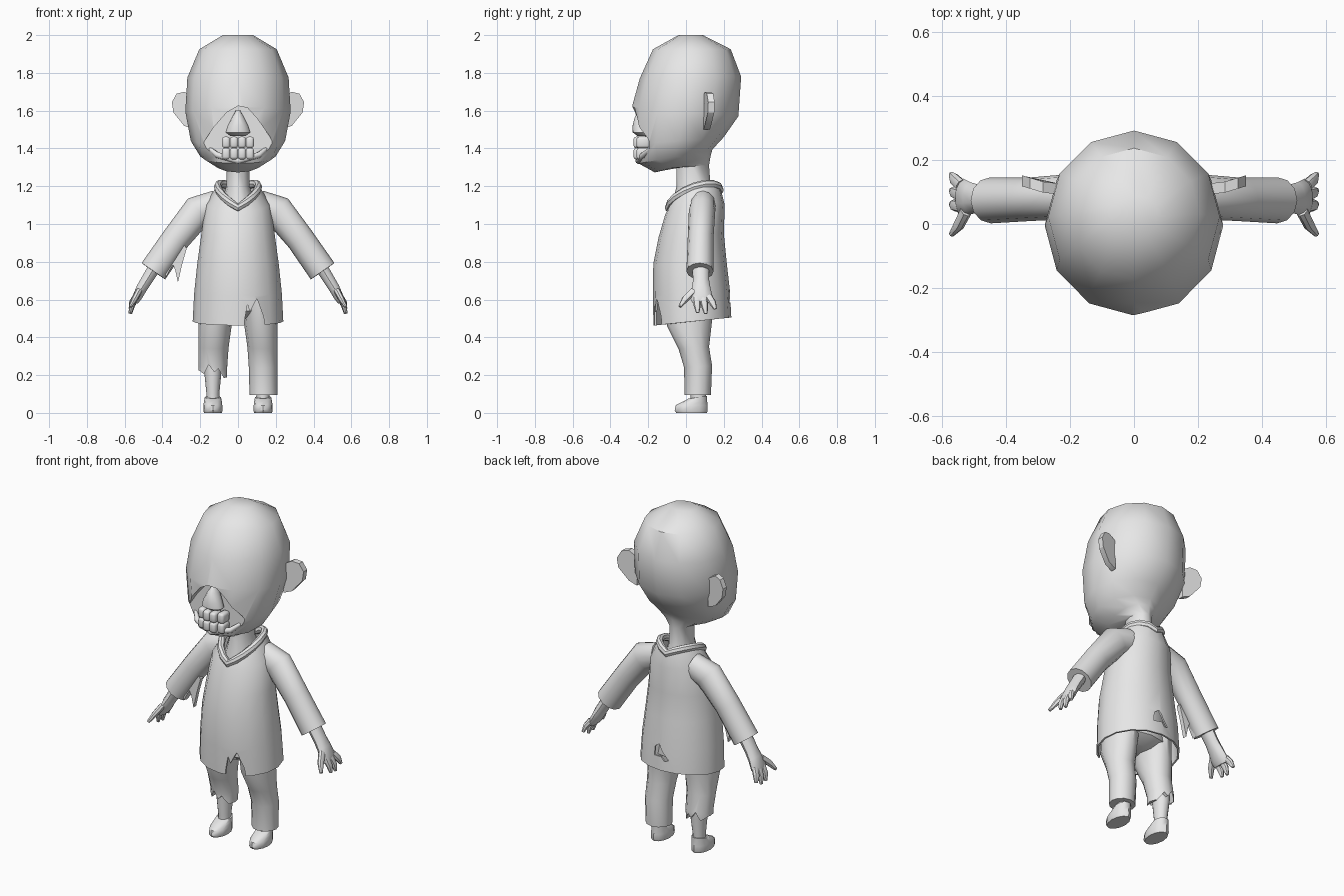
import bpy, bmesh, math
from mathutils import Vector

if "Cube" in bpy.data.objects:
    bpy.data.objects.remove(bpy.data.objects["Cube"])

grey = bpy.data.materials.new("plain_grey")
grey.diffuse_color = (0.8, 0.8, 0.8, 1)
grey.use_nodes = True
grey.node_tree.nodes["Principled BSDF"].inputs["Base Color"].default_value = grey.diffuse_color


def finish(name, bm, angle=40):
    bmesh.ops.recalc_face_normals(bm, faces=bm.faces)
    me = bpy.data.meshes.new(name)
    bm.to_mesh(me)
    bm.free()
    me.materials.append(grey)
    ob = bpy.data.objects.new(name, me)
    bpy.context.collection.objects.link(ob)
    smooth(ob, angle)
    return ob


def select(ob):
    bpy.ops.object.select_all(action='DESELECT')
    ob.select_set(True)
    bpy.context.view_layer.objects.active = ob


def smooth(ob, angle=40):
    select(ob)
    bpy.ops.object.shade_smooth_by_angle(angle=math.radians(angle))


def loft(name, rings, caps=True, closed=False, angle=40):
    bm = bmesh.new()
    vs = [[bm.verts.new(p) for p in r] for r in rings]
    pairs = list(zip(vs, vs[1:])) + ([(vs[-1], vs[0])] if closed else [])
    for a, b in pairs:
        n = len(a)
        for i in range(n):
            j = (i + 1) % n
            bm.faces.new((a[i], a[j], b[j], b[i]))
    if caps and not closed:
        bm.faces.new(vs[0])
        bm.faces.new(vs[-1])
    return finish(name, bm, angle)


def oval(yf, zf, yb, zb, hw, cx=0, bump=0, n=12):
    """Ring from a front point to a back point, half width hw, sides lifted by bump."""
    pts = []
    for i in range(n):
        a = math.tau * i / n
        t = (1 - math.cos(a)) / 2
        pts.append((cx + hw * math.sin(a), yf + (yb - yf) * t,
                    zf + (zb - zf) * t + bump * abs(math.sin(a))))
    return pts


def tube(name, path, radii, ref=(0, 1, 0), n=10, closed=False):
    """Oval tube along a path; radii are (along ref, across)."""
    path = [Vector(p) for p in path]
    rings, m = [], len(path)
    for i, p in enumerate(path):
        if closed:
            t = path[(i + 1) % m] - path[i - 1]
        else:
            t = path[min(i + 1, m - 1)] - path[max(i - 1, 0)]
        t.normalize()
        r = Vector(ref)
        u = (r - t * r.dot(t)).normalized()
        v = t.cross(u)
        a, b = radii[i] if isinstance(radii, list) else radii
        rings.append([p + u * a * math.cos(k * math.tau / n) + v * b * math.sin(k * math.tau / n)
                      for k in range(n)])
    return loft(name, rings, closed=closed)


def prism(name, outline, y0, y1, shear=0, x0=0):
    """Outline in x, z extruded along y, optionally swept back with x."""
    rings = [[(x, y + shear * abs(x - x0), z) for x, z in outline] for y in (y0, y1)]
    return loft(name, rings, angle=30)


def cut(ob, outline, y0, y1):
    cutter = prism("cutter", outline, y0, y1)
    cutter.hide_render = True
    select(ob)
    m = ob.modifiers.new("cut", 'BOOLEAN')
    m.operation, m.solver, m.object = 'DIFFERENCE', 'EXACT', cutter
    bpy.ops.object.modifier_apply(modifier=m.name)
    bpy.data.objects.remove(cutter)
    smooth(ob)


# head and neck
head = loft("head", [
    oval(-.04, 2.0, .09, 2.0, .08),
    oval(-.175, 1.925, .237, 1.925, .205),
    oval(-.245, 1.77, .292, 1.78, .268),
    oval(-.286, 1.62, .277, 1.57, .279),
    oval(-.28, 1.42, .20, 1.46, .25),
    oval(-.25, 1.32, .14, 1.395, .20),
    oval(-.165, 1.273, .13, 1.36, .12),
    oval(-.05, 1.30, .122, 1.31, .06),
    oval(-.05, 1.20, .13, 1.20, .062),
    oval(-.09, 1.04, .15, 1.12, .10)])
# open cavity in the lower face
cut(head, [(0, 1.625), (.05, 1.615), (.10, 1.56), (.17, 1.46), (.19, 1.42), (.12, 1.36),
           (0, 1.345), (-.12, 1.36), (-.19, 1.42), (-.13, 1.51), (-.06, 1.59)], -.5, -.195)

# nose
loft("nose", [oval(-.235 - d, z, -.19, z, w) for z, w, d in (
    (1.60, .012, .01), (1.57, .03, .035), (1.52, .055, .048), (1.485, .066, .048), (1.465, .04, .02))])

# teeth, two rows of four
for row, z in (("upper", 1.432), ("lower", 1.372)):
    for i in range(4):
        x = (i - 1.5) * .042
        bm = bmesh.new()
        bmesh.ops.create_cube(bm, size=1)
        for v in bm.verts:
            v.co = Vector((x + v.co.x * .042, -.245 + 4.5 * x * x + v.co.y * .07, z + v.co.z * .06))
        bmesh.ops.bevel(bm, geom=bm.edges[:], offset=.013, segments=2, profile=.5, affect='EDGES')
        finish(f"{row}_tooth_{i + 1}", bm, 60)

# lower lip
tube("lower_lip", [(-.17, -.165, 1.415), (-.11, -.225, 1.365), (0, -.25, 1.335),
                   (.11, -.225, 1.365), (.17, -.165, 1.415)],
     [(.008, .008), (.016, .016), (.018, .018), (.016, .016), (.008, .008)])

# ears
for s, side in ((1, "left"), (-1, "right")):
    prism(side + "_ear", [(s * x, z) for x, z in (
        (.235, 1.67), (.285, 1.70), (.325, 1.69), (.35, 1.645), (.342, 1.59), (.285, 1.52), (.235, 1.50))],
        .088, .122, .3, s * .25)

# shirt body, a thin open shell
shirt = loft("shirt", [
    oval(-.172, .463, .24, .505, .24, n=16),
    oval(-.176, .62, .232, .65, .232, n=16),
    oval(-.173, .79, .215, .80, .215, n=16),
    oval(-.145, .93, .20, .95, .195, n=16),
    oval(-.11, 1.05, .205, 1.10, .172, bump=.03, n=16),
    oval(-.09, 1.085, .185, 1.18, .118, bump=.06, n=16)], caps=False)
select(shirt)
shell = shirt.modifiers.new("shell", 'SOLIDIFY')
shell.thickness = .01
shell.offset = -1
bpy.ops.object.modifier_apply(modifier=shell.name)
# torn hem at the front, hole at the back
cut(shirt, [(.03, .40), (.035, .49), (.05, .575), (.063, .535), (.10, .605), (.135, .51), (.15, .40)], -.4, -.02)
cut(shirt, [(-.045, .57), (-.02, .56), (.0, .585), (.05, .58), (.045, .635), (.015, .655), (-.01, .61)], .1, .4)

# rolled collar
ring = oval(-.092, 1.085, .18, 1.18, .108, bump=.065, n=16)
tube("collar", ring, (.022, .02), ref=(0, 0, 1), n=8, closed=True)

# arms and hands
for s, side in ((1, "left"), (-1, "right")):
    tube(side + "_sleeve", [(s * .11, .09, 1.105), (s * .21, .085, 1.07), (s * .33, .077, .92), (s * .448, .074, .75)],
         [(.065, .075), (.07, .085), (.068, .075), (.072, .076)], n=12)
    tube(side + "_hand", [(s * .43, .078, .79), (s * .485, .08, .70), (s * .51, .08, .66),
                          (s * .535, .082, .61), (s * .545, .082, .585)],
         [(.045, .035), (.043, .032), (.05, .03), (.06, .026), (.05, .016)])
    fingers = (("thumb", .04, .645, -.032, .562), ("index_finger", .055, .61, .062, .53),
               ("middle_finger", .09, .61, .105, .525), ("little_finger", .12, .615, .155, .55))
    for label, y0, z0, y1, z1 in fingers:
        x0 = .525 if label == "thumb" else .54
        mid = (s * (x0 + .022), y0 + (y1 - y0) * .6, z0 + (z1 - z0) * .5)
        tube(f"{side}_{label}", [(s * x0, y0, z0), mid, (s * .57, y1, z1)],
             [(.02, .018), (.019, .016), (.009, .009)], n=8)

# torn flap hanging off one sleeve
prism("torn_sleeve_flap", [(-.285, .89), (-.385, .77), (-.385, .712), (-.345, .785), (-.332, .755),
                           (-.318, .69), (-.295, .79), (-.272, .87)], .035, .06)

# hips under the shirt
loft("hips", [oval(-.05, .50, .09, .50, .10), oval(-.10, .54, .15, .54, .185),
              oval(-.10, .72, .15, .72, .17)])


def trouser(name, s, bottom):
    rings = [oval(-.11, .62, .15, .62, .088, s * .11), oval(-.10, .46, .135, .46, .088, s * .122),
             oval(-.04, .34, .122, .35, .08, s * .13), oval(-.01, .24, .138, .25, .076, s * .133)]
    rings.append(oval(-.008, bottom, .132, bottom, .074, s * .135))
    return loft(name, rings)


# long trouser leg and torn trouser leg
trouser("left_trouser", 1, .095)
torn = trouser("right_trouser", -1, .15)
cut(torn, [(-.25, .10), (-.25, .22), (-.205, .225), (-.18, .205), (-.155, .255), (-.125, .215),
           (-.105, .235), (-.075, .185), (-.04, .19), (-.04, .10)], -.3, .3)

# shins and shoes
for s, side in ((1, "left"), (-1, "right")):
    x = s * .133
    loft(side + "_shin", [oval(.015, .30, .12, .30, .048, x), oval(.015, .20, .12, .20, .044, x),
                          oval(.025, .10, .105, .10, .034, x), oval(.025, .05, .105, .05, .036, x)])
    loft(side + "_shoe", [oval(-.052, 0, .11, 0, .047, x), oval(-.06, .012, .115, .012, .051, x),
                          oval(-.055, .04, .114, .04, .05, x), oval(-.02, .058, .112, .065, .047, x),
                          oval(.012, .075, .112, .09, .043, x)])
